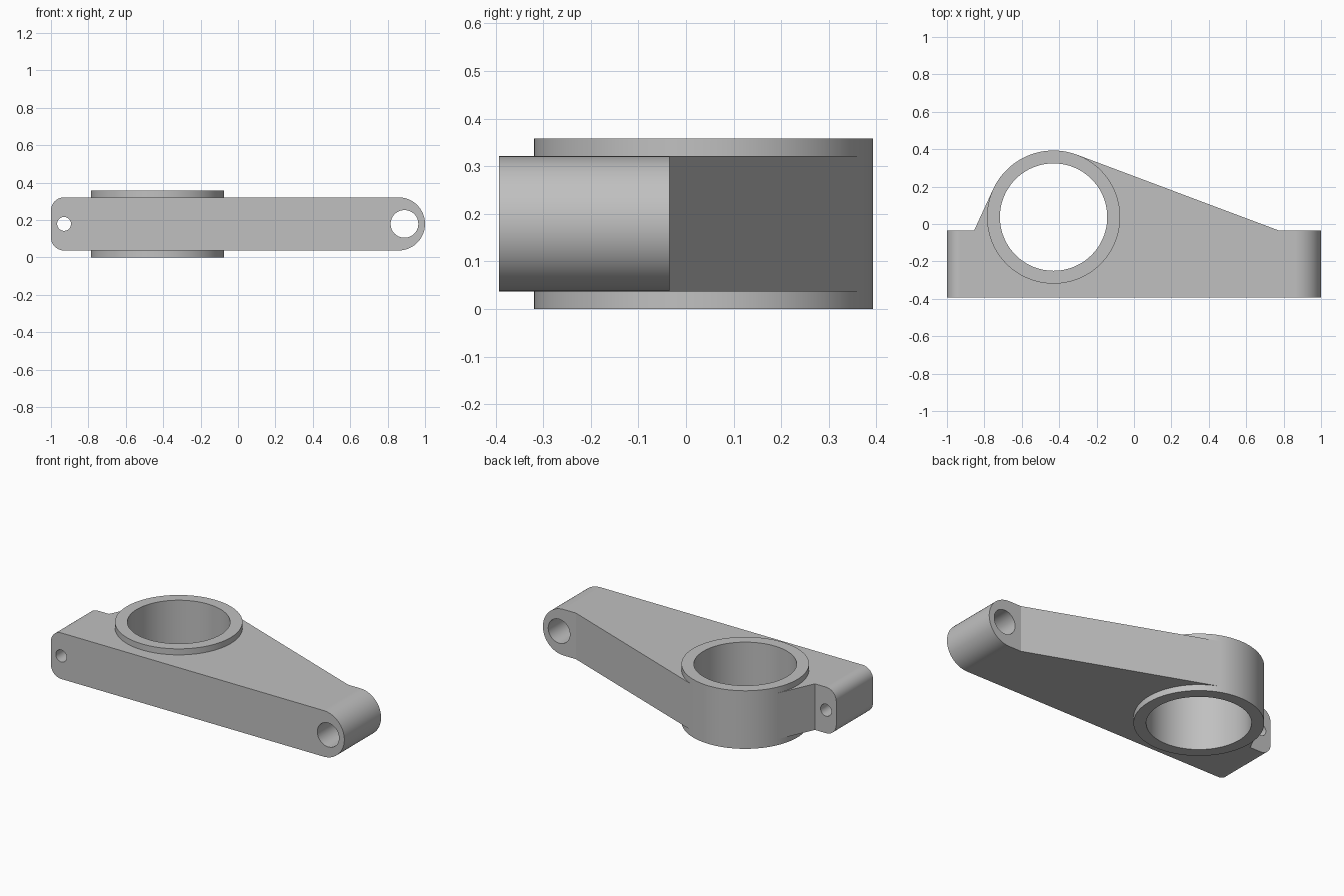
import bpy, bmesh
from math import pi, cos, sin, acos, atan2, hypot, radians
from mathutils import Vector

default = bpy.data.objects.get("Cube")
if default:
    bpy.data.objects.remove(default, do_unlink=True)

BOTTOM, TOP, HEIGHT = 0.037, 0.321, 0.358
MID = (BOTTOM + TOP) / 2
FRONT, LUG_BACK = -0.393, -0.035
RING = (-0.43, 0.037)
RING_R, BORE_R = 0.356, 0.287

grey = bpy.data.materials.new("machined grey")
grey.use_nodes = True
grey.diffuse_color = (0.53, 0.53, 0.53, 1)
grey.node_tree.nodes["Principled BSDF"].inputs["Base Color"].default_value = grey.diffuse_color


def arc(cx, cy, r, start, end, steps):
    return [(cx + r * cos(start + (end - start) * i / steps),
             cy + r * sin(start + (end - start) * i / steps)) for i in range(steps + 1)]


def circle(cx, cy, r, steps=96):
    return arc(cx, cy, r, 0, 2 * pi, steps)[:-1]


def prism(name, outline, low, high, axis):
    """Extrude an outline along z (outline in xy) or along y (outline in xz)."""
    def place(a, b, h):
        return (a, b, h) if axis == "z" else (a, h, b)
    bm = bmesh.new()
    face = bm.faces.new([bm.verts.new(place(a, b, low)) for a, b in outline])
    new = bmesh.ops.extrude_face_region(bm, geom=[face])["geom"]
    bmesh.ops.translate(bm, verts=[v for v in new if isinstance(v, bmesh.types.BMVert)],
                        vec=Vector(place(0, 0, high - low)))
    bmesh.ops.recalc_face_normals(bm, faces=bm.faces)
    mesh = bpy.data.meshes.new(name)
    bm.to_mesh(mesh)
    bm.free()
    mesh.materials.append(grey)
    obj = bpy.data.objects.new(name, mesh)
    bpy.context.collection.objects.link(obj)
    return obj


def combine(target, tool, operation):
    tool.hide_render = True
    mod = target.modifiers.new(operation.lower(), "BOOLEAN")
    mod.operation, mod.object, mod.solver = operation, tool, "EXACT"
    bpy.context.view_layer.objects.active = target
    bpy.ops.object.modifier_apply(modifier=mod.name)
    bpy.data.objects.remove(tool, do_unlink=True)


def tangent(x, y, side):
    """Point where a line from (x, y) touches the ring."""
    dx, dy = x - RING[0], y - RING[1]
    a = atan2(dy, dx) + side * acos(RING_R / hypot(dx, dy))
    return (RING[0] + RING_R * cos(a), RING[1] + RING_R * sin(a))


# Arm plan: straight front, two lugs, flanks running tangent to the ring
plan = [(-1, FRONT), (1, FRONT), (1, LUG_BACK), (0.775, LUG_BACK),
        tangent(0.775, LUG_BACK, 1), tangent(-0.855, LUG_BACK, -1),
        (-0.855, LUG_BACK), (-1, LUG_BACK)]
arm = prism("bracket_arm", plan, BOTTOM, TOP, "z")

# Rounded ends: small corners on the right, a full round on the left
big, small = (TOP - BOTTOM) / 2, 0.07
ends = (arc(1 - big, MID, big, -pi / 2, pi / 2, 48)
        + arc(small - 1, TOP - small, small, pi / 2, pi, 16)
        + arc(small - 1, BOTTOM + small, small, pi, 1.5 * pi, 16))
combine(arm, prism("end_shape", ends, -1, 1, "y"), "INTERSECT")

# Ring standing proud of both arm faces, then its bore
combine(arm, prism("ring", circle(*RING, RING_R, 128), 0, HEIGHT, "z"), "UNION")
combine(arm, prism("ring_bore", circle(*RING, BORE_R, 128), -1, 1, "z"), "DIFFERENCE")

# Bolt holes through the lugs
for x, r in ((-0.93, 0.037), (0.89, 0.074)):
    combine(arm, prism("bolt_hole", circle(x, MID, r, 64), -1, 1, "y"), "DIFFERENCE")

bpy.ops.object.select_all(action="DESELECT")
arm.select_set(True)
bpy.context.view_layer.objects.active = arm
bpy.ops.object.shade_smooth_by_angle(angle=radians(20))
normals = arm.modifiers.new("flat_face_normals", "WEIGHTED_NORMAL")
normals.keep_sharp = True
